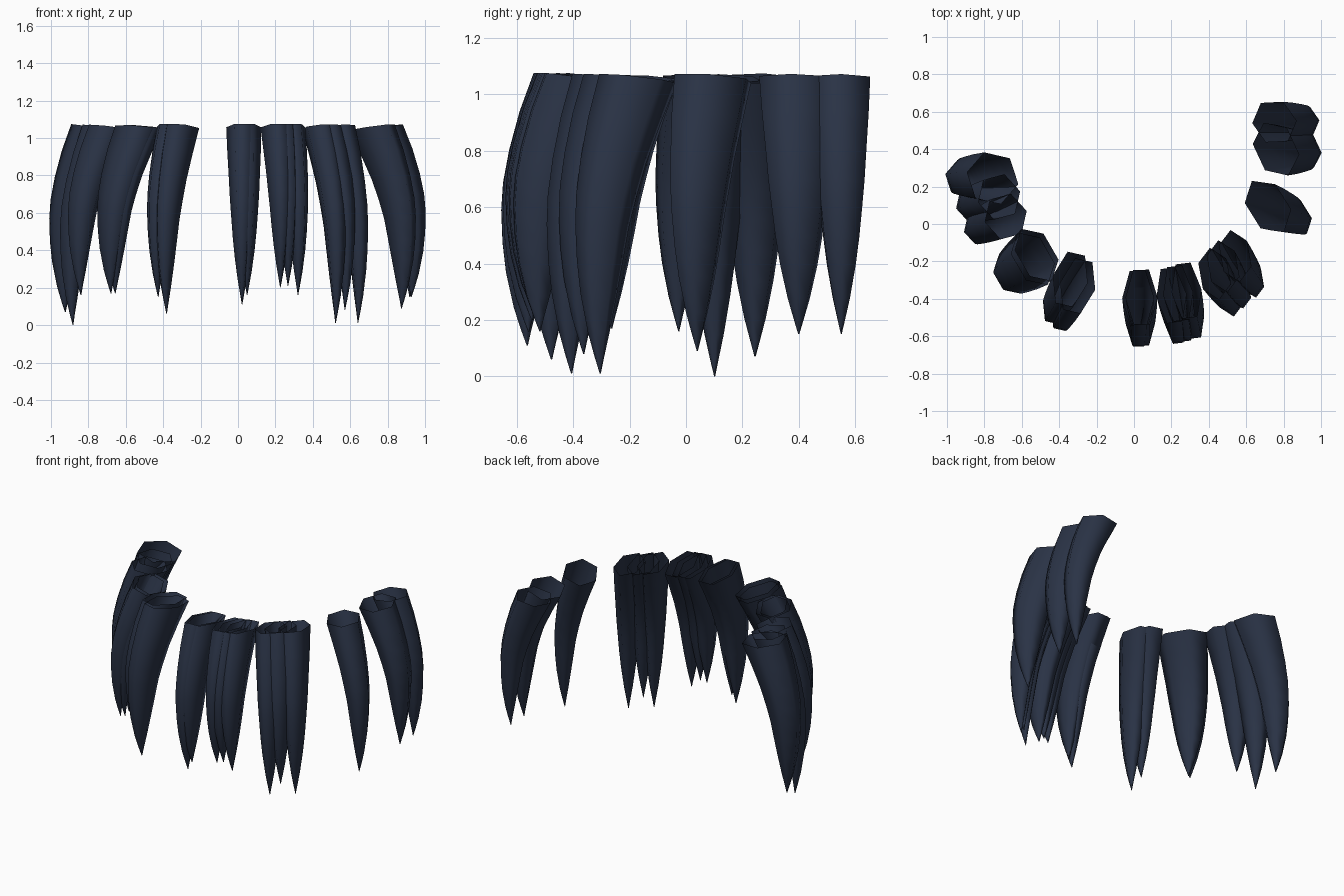
import bpy, bmesh, math

if "Cube" in bpy.data.objects:
    bpy.data.objects.remove(bpy.data.objects["Cube"])

mat = bpy.data.materials.new("dark slate blue")
mat.diffuse_color = (0.023, 0.033, 0.061, 1)
mat.use_nodes = True
mat.node_tree.nodes["Principled BSDF"].inputs["Base Color"].default_value = mat.diffuse_color

# Shared profile: (fraction of length, outward bow, thickness scale)
PROFILE = [(0, 0, 1), (.14, .06, .93), (.28, .11, .84), (.4, .142, .77), (.5, .16, .69),
           (.62, .17, .59), (.73, .175, .47), (.86, .175, .28), (.94, .172, .13), (1, .168, .015)]
SIDES = 6
TOP = 1.057


def strand(name, x, y, tip_z, angle, cross, r_out, r_side, flat):
    """Open-topped, tapering six-sided lock; bows along angle, section turned to cross."""
    a, c = math.radians(angle), math.radians(cross)
    ux, uy = math.cos(a), math.sin(a)
    cx, cy = math.cos(c), math.sin(c)
    phase = math.pi / SIDES if flat else 0
    grow = 1 / math.cos(math.pi / SIDES)
    ro, rs = (r_out * grow, r_side) if flat else (r_out, r_side * grow)
    bm = bmesh.new()
    rings = []
    for t, bow, s in PROFILE:
        z = TOP + (tip_z - TOP) * t
        ring = []
        for i in range(SIDES):
            p = phase + math.tau * i / SIDES
            o, w = ro * s * math.cos(p), rs * s * math.sin(p)
            dx, dy = cx * o - cy * w, cy * o + cx * w
            tilt = 0.13 * (dx * ux + dy * uy) * (1 - t)
            ring.append(bm.verts.new((x + ux * bow + dx, y + uy * bow + dy, z + tilt)))
        rings.append(ring)
    for up, low in zip(rings, rings[1:]):
        for i in range(SIDES):
            j = (i + 1) % SIDES
            bm.faces.new((up[i], low[i], low[j], up[j])).smooth = True
    bm.faces.new(rings[-1][::-1])
    me = bpy.data.meshes.new(name)
    bm.to_mesh(me)
    bm.free()
    me.materials.append(mat)
    bpy.context.collection.objects.link(bpy.data.objects.new(name, me))


# Clusters: section angle, outward radius, side radius, flat-sided,
# strands (top x, top y, tip z, bow angle)
CLUSTERS = {
    "left_back_lock": (198, .12, .145, True, [(-.755, .245, .07, 180)]),
    "left_side_lock": (195, .115, .11, False, [(-.72, .145, 0, 195), (-.685, .04, .16, 203)]),
    "left_front_lock": (210, .088, .16, True, [(-.54, -.185, .17, 214), (-.52, -.165, .17, 216)]),
    "left_centre_lock": (257, .14, .095, True, [(-.30, -.33, .06, 241), (-.34, -.295, .15, 239)]),
    "centre_lock": (271, .145, .085, True, [(.022, -.395, .11, 270), (.04, -.39, .16, 273)]),
    "right_centre_lock": (277, .145, .08, True, [(.20, -.38, .20, 279), (.235, -.37, .21, 281),
                                                 (.28, -.355, .16, 284)]),
    "right_front_lock": (280, .14, .075, False, [(.43, -.265, .01, 303), (.475, -.225, .08, 305),
                                                 (.54, -.17, .01, 307)]),
    "right_single_lock": (302, .16, .095, False, [(.715, .095, .09, 341)]),
    "right_side_lock": (25, .10, .155, True, [(.758, .40, .15, 0)]),
    "right_back_lock": (35, .10, .125, True, [(.75, .545, .15, 2)]),
}
for name, (cross, ro, rs, flat, items) in CLUSTERS.items():
    for n, (x, y, tip, ang) in enumerate(items, 1):
        strand(f"{name}_{n}", x, y, tip, ang, cross, ro, rs, flat)
